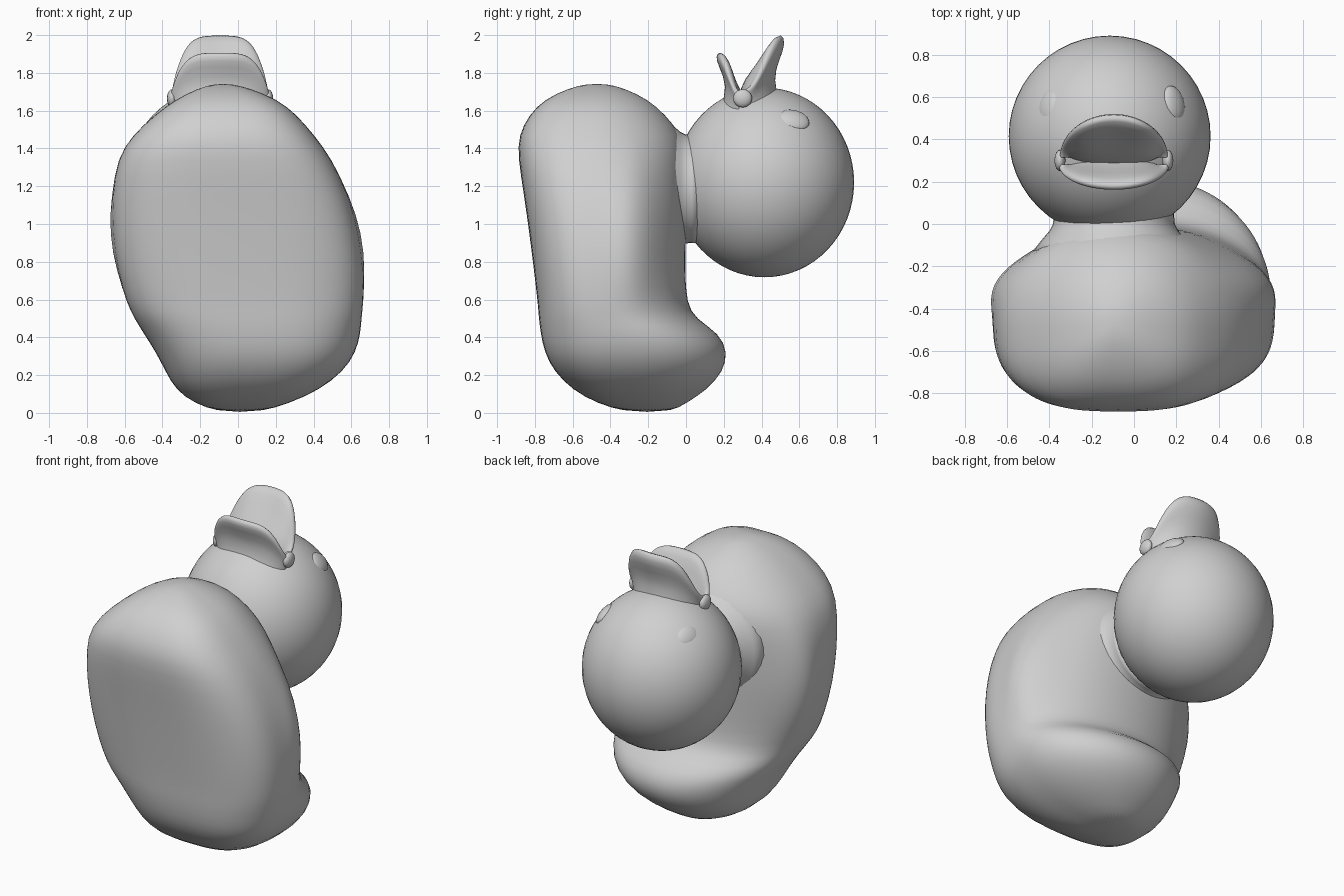
import bpy, bmesh, math
from mathutils import Vector, Matrix

if "Cube" in bpy.data.objects:
    bpy.data.objects.remove(bpy.data.objects["Cube"])

grey = bpy.data.materials.new("plain grey")
grey.use_nodes = True
grey.diffuse_color = (0.63, 0.63, 0.63, 1)
grey.node_tree.nodes["Principled BSDF"].inputs["Base Color"].default_value = (0.63, 0.63, 0.63, 1)


def finish(bm, name, subdiv=0):
    bmesh.ops.recalc_face_normals(bm, faces=bm.faces)
    for face in bm.faces:
        face.smooth = True
    mesh = bpy.data.meshes.new(name)
    bm.to_mesh(mesh)
    bm.free()
    mesh.materials.append(grey)
    obj = bpy.data.objects.new(name, mesh)
    bpy.context.collection.objects.link(obj)
    if subdiv:
        obj.modifiers.new("smooth", 'SUBSURF').levels = subdiv
        obj.modifiers["smooth"].render_levels = subdiv


def loft(rows, closed):
    """Skin rows of points; closed rows also get end caps."""
    bm = bmesh.new()
    rings = [[bm.verts.new(p) for p in row] for row in rows]
    n = len(rings[0])
    for a, b in zip(rings, rings[1:]):
        for i in range(n if closed else n - 1):
            j = (i + 1) % n
            bm.faces.new((a[i], a[j], b[j], b[i]))
    if closed:
        bm.faces.new(rings[0])
        bm.faces.new(rings[-1])
    return bm


def ellipsoid(name, matrix, segments=32, rings=20):
    bm = bmesh.new()
    bmesh.ops.create_uvsphere(bm, u_segments=segments, v_segments=rings, radius=1, matrix=matrix)
    finish(bm, name)


def scaled(center, radii):
    return Matrix.Translation(center) @ Matrix.Diagonal((*radii, 1))


def power(value, exponent):
    return math.copysign(abs(value) ** exponent, value)


# Body sections from tail to breast: height, x limits, y limits
SECTIONS = [
    (0.005, -.10, .12, -.32, -.08), (.05, -.23, .27, -.47, .0),
    (.12, -.33, .43, -.60, .11), (.22, -.385, .56, -.70, .20),
    (.32, -.435, .625, -.75, .222), (.42, -.50, .65, -.77, .18),
    (.50, -.55, .655, -.78, .05), (.58, -.59, .665, -.785, .005),
    (.75, -.64, .67, -.805, -.005), (.95, -.67, .645, -.83, 0),
    (1.15, -.67, .59, -.858, 0), (1.35, -.64, .495, -.89, 0),
    (1.47, -.56, .405, -.888, -.02), (1.58, -.44, .31, -.83, -.11),
    (1.66, -.33, .21, -.75, -.20), (1.72, -.21, .06, -.62, -.33),
    (1.742, -.12, -.04, -.52, -.42)]


def body_point(section, angle):
    z, left, right, low, high = section
    c, s = math.cos(angle), math.sin(angle)
    # Rounder on the back, squarer towards the flat base
    n = 2.05 if s > 0 else 2.9
    mid = low + 0.47 * (high - low)
    y = mid + power(s, 2 / n) * ((high - mid) if s > 0 else (mid - low))
    x = (left + right) / 2 + power(c, 2 / n) * (right - left) / 2
    # Gentle wing swelling on both flanks
    d = ((y + .27) / .15) ** 2 + ((z - .97) / .42) ** 2
    if d < 1:
        x += power(c, .5) * .04 * (1 - d)
    return Vector((x, y, z))


SEGMENTS = 44
rows = [[body_point(s, math.tau * i / SEGMENTS) for i in range(SEGMENTS)] for s in SECTIONS]
finish(loft(rows, True), "body", subdiv=1)

# Head, and a neck that flares into the shoulders
HEAD = Vector((-.115, .415, 1.22))
ellipsoid("head", scaled(HEAD, (.477, .475, .502)), 48, 32)
neck_rows = []
for y, r in ((-.15, .40), (-.08, .345), (-.03, .303), (.0, .288), (.03, .285), (.06, .285)):
    neck_rows.append([(-.095 + r * math.cos(a), y, 1.185 + r * math.sin(a))
                      for a in (math.tau * i / 40 for i in range(40))])
finish(loft(neck_rows, True), "neck")

# Eyes: shallow oval buttons facing outward on the head
for name, sign, spot in (("left_eye", 1, (.188, .57, 1.548)), ("right_eye", -1, (-.403, .555, 1.555))):
    normal = Vector((sign * .74, .26, .62)).normalized()
    side = Vector((0, 1, 0)).cross(normal).normalized()
    turn = Matrix((side, normal.cross(side), normal)).transposed().to_4x4()
    ellipsoid(name, Matrix.Translation(spot) @ turn @ Matrix.Diagonal((.068, .086, .032, 1)), 24, 12)


# Open bill: each half runs from the head over its rim and down into the mouth.
# Stages: half width, corner height, then y and z of the centre line
def bill_half(name, corner_y, stages):
    rows = []
    for width, corner_z, y, z in stages:
        row = []
        for i in range(25):
            a = math.pi * i / 24
            s = max(math.sin(a), 0)
            ease = s * s * (3 - 2 * s)
            row.append((-.095 + width * math.cos(a), corner_y + (y - corner_y) * s,
                        corner_z + (z - corner_z) * ease))
        rows.append(row)
    finish(loft(rows, False), name, subdiv=1)


bill_half("upper_bill", .315, [
    (.225, 1.54, .50, 1.62), (.235, 1.64, .46, 1.77), (.25, 1.68, .495, 1.87),
    (.258, 1.70, .53, 1.96), (.25, 1.715, .505, 2.012), (.235, 1.71, .465, 1.975),
    (.225, 1.70, .38, 1.85), (.21, 1.69, .305, 1.765), (.20, 1.62, .28, 1.68)])
bill_half("lower_bill", .28, [
    (.235, 1.55, .18, 1.60), (.25, 1.63, .222, 1.73), (.262, 1.67, .17, 1.84),
    (.262, 1.69, .155, 1.89), (.25, 1.71, .18, 1.917), (.235, 1.705, .22, 1.88),
    (.22, 1.69, .262, 1.755), (.20, 1.64, .30, 1.69)])
for side, x in (("left", .16), ("right", -.35)):
    ellipsoid(side + "_mouth_corner", scaled((x, .30, 1.665), (.026, .05, .048)), 16, 10)
